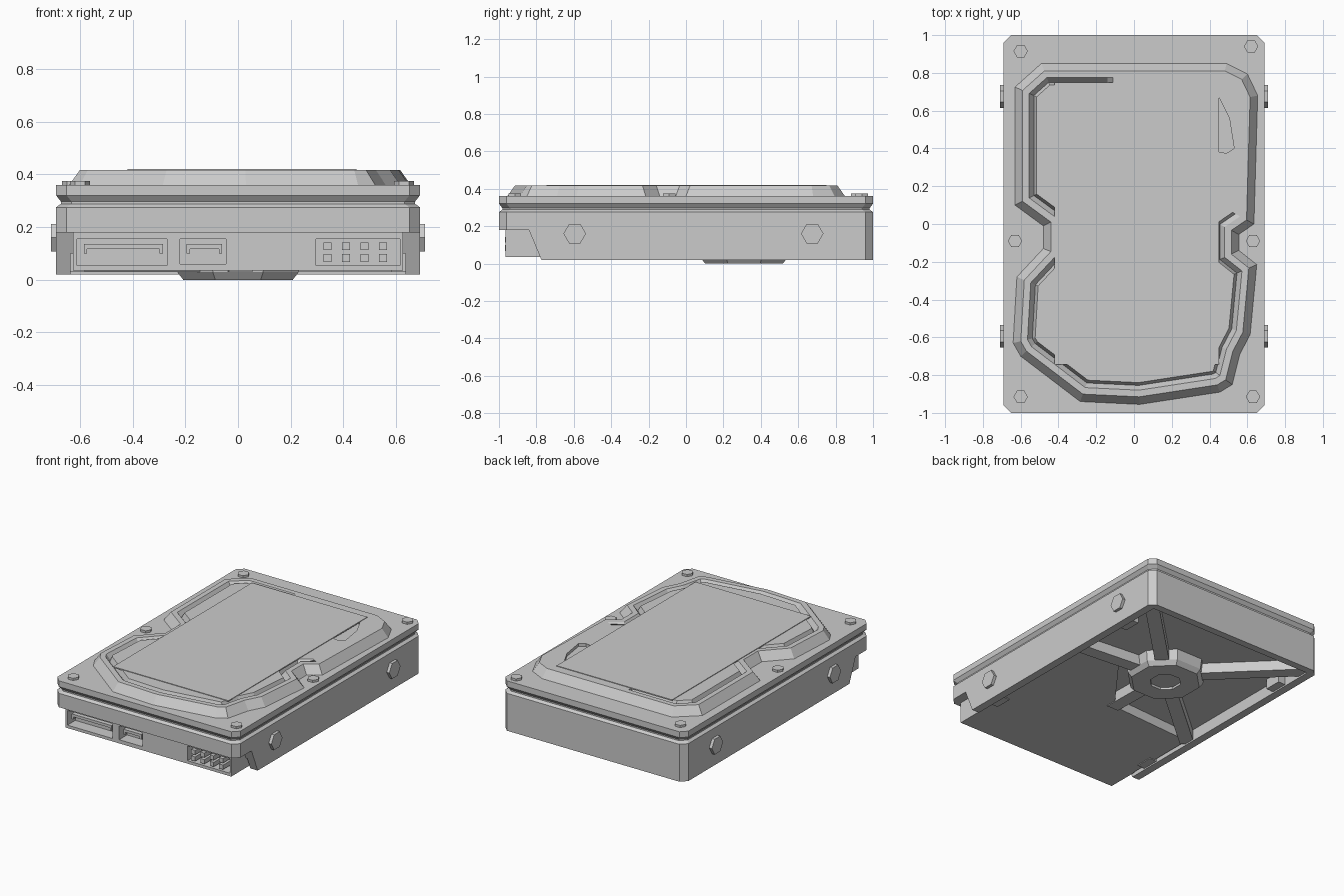
import bpy, bmesh, math
from mathutils import Vector

if "Cube" in bpy.data.objects:
    bpy.data.objects.remove(bpy.data.objects["Cube"])

metal = bpy.data.materials.new("grey metal")
metal.use_nodes = True
GREY = (0.6, 0.6, 0.6, 1)
metal.diffuse_color = GREY
metal.node_tree.nodes["Principled BSDF"].inputs["Base Color"].default_value = GREY


def stack(name, rings):
    """Closed solid skinned through rings of 3D points."""
    bm = bmesh.new()
    loops = [[bm.verts.new(p) for p in ring] for ring in rings]
    n = len(loops[0])
    for a, b in zip(loops, loops[1:]):
        for i in range(n):
            j = (i + 1) % n
            bm.faces.new((a[i], a[j], b[j], b[i]))
    bm.faces.new(loops[0][::-1])
    bm.faces.new(loops[-1])
    bmesh.ops.recalc_face_normals(bm, faces=bm.faces)
    mesh = bpy.data.meshes.new(name)
    bm.to_mesh(mesh)
    bm.free()
    mesh.materials.append(metal)
    obj = bpy.data.objects.new(name, mesh)
    bpy.context.collection.objects.link(obj)
    return obj


def at(points, z):
    return [(x, y, z) for x, y in points]


def prism(name, points, z0, z1):
    return stack(name, [at(points, z0), at(points, z1)])


def box(name, x0, x1, y0, y1, z0, z1):
    return prism(name, [(x0, y0), (x1, y0), (x1, y1), (x0, y1)], z0, z1)


def ngon(r, n, cx=0, cy=0, turn=0):
    steps = [turn + math.tau * i / n for i in range(n)]
    return [(cx + r * math.cos(a), cy + r * math.sin(a)) for a in steps]


def chamfered(w, d, c=0.04):
    return [(w - c, -d), (w, c - d), (w, d - c), (w - c, d),
            (c - w, d), (-w, d - c), (-w, c - d), (c - w, -d)]


def inset(points, dist):
    """Mitred inward offset of a clockwise outline."""
    out = []
    for i, p in enumerate(points):
        p = Vector(p)
        a = (p - Vector(points[i - 1])).normalized()
        b = (Vector(points[(i + 1) % len(points)]) - p).normalized()
        na, nb = Vector((a.y, -a.x)), Vector((b.y, -b.x))
        out.append(tuple(p + (na + nb) * dist / (1 + na.dot(nb))))
    return out


def cut(obj, cutters):
    for c in cutters:
        mod = obj.modifiers.new("cut", "BOOLEAN")
        mod.operation, mod.solver, mod.object = "DIFFERENCE", "EXACT", c
    dg = bpy.context.evaluated_depsgraph_get()
    mesh = bpy.data.meshes.new_from_object(obj.evaluated_get(dg))
    obj.modifiers.clear()
    obj.data = mesh
    for c in cutters:
        bpy.data.objects.remove(c)


# Casing with the seam between base and lid
casing = stack("casing", [at(chamfered(0.69 - i, 1 - i), z) for i, z in
                          [(0, 0.02), (0, 0.275), (0.018, 0.288), (0.018, 0.297),
                           (0, 0.32), (0, 0.36)]])
notch = [(-1.1, 0.18), (-0.84, 0.18), (-0.765, 0), (-1.1, 0)]
cut(casing, [
    stack("front_notch", [[(x, y, z) for y, z in notch] for x in (-0.8, 0.8)]),
    box("underside_cavity", -0.635, 0.635, -0.9, 0.95, -0.1, 0.1)])

# Raised lid: clockwise outline, third value tells where the groove is cut
outline = [(-0.49, 0.85, 1), (-0.14, 0.85, 1), (-0.11, 0.85, 0), (0.49, 0.85, 0),
           (0.6, 0.795, 0), (0.655, 0.68, 0), (0.635, 0, 0), (0.555, -0.055, 1),
           (0.555, -0.14, 1), (0.65, -0.215, 1), (0.615, -0.585, 1), (0.56, -0.69, 1),
           (0.52, -0.85, 1), (0.455, -0.89, 1), (0.03, -0.955, 1), (-0.285, -0.94, 1),
           (-0.6, -0.7, 1), (-0.64, -0.63, 1), (-0.62, -0.28, 1), (-0.48, -0.13, 1),
           (-0.48, -0.01, 1), (-0.63, 0.1, 1), (-0.63, 0.725, 1)]
edge = [p[:2] for p in outline]
TOP = 0.417
floor = [(x, y, TOP - 0.035 * p[2]) for (x, y), p in zip(inset(edge, 0.1), outline)]
lid = stack("raised_lid", [at(edge, 0.355), at(edge, 0.36), at(inset(edge, 0.04), TOP),
                           at(inset(edge, 0.075), TOP), floor,
                           at(inset(edge, 0.115), TOP)])
pocket = [(0.4, 0.69), (0.45, 0.67), (0.505, 0.56), (0.53, 0.4), (0.49, 0.375), (0.4, 0.39)]
cut(lid, [prism("lid_pocket", pocket, TOP - 0.02, 0.5)])
box("label_plate", -0.42, 0.45, -0.745, 0.75, TOP - 0.004, TOP + 0.004)

# Lid screws and side screws
for x, y in [(-0.6, 0.915), (0.62, 0.94), (-0.63, -0.09), (0.63, -0.09),
             (-0.6, -0.915), (0.63, -0.915)]:
    prism("lid_screw", ngon(0.038, 6, x, y), 0.35, 0.375)
for side in (-1, 1):
    for y in (0.675, -0.595):
        hexagon = ngon(0.06, 6, y, 0.16)
        stack("side_screw", [[(side * x, u, v) for u, v in hexagon] for x in (0.68, 0.71)])
        box("screw_boss", *sorted((side * 0.58, side * 0.65)), y - 0.06, y + 0.06, 0.03, 0.11)

# Front connector block with three sockets
FRONT = -0.965
block = box("connector_block", -0.625, 0.625, FRONT, -0.74, 0.035, 0.19)
sockets = [(-0.61, -0.27, 0.055, 0.155), (-0.22, -0.045, 0.06, 0.155),
           (0.295, 0.615, 0.055, 0.155)]
cut(block, [box("socket", x0, x1, -1.1, -0.88, z0, z1) for x0, x1, z0, z1 in sockets])
for x0, x1, z0, z1 in sockets[:2]:
    box("socket_tongue", x0 + 0.025, x1 - 0.015, FRONT + 0.01, -0.87, 0.117, 0.135)
    for x in (x0 + 0.025, x1 - 0.027):
        box("tongue_hook", x, x + 0.012, FRONT + 0.01, -0.87, 0.1, 0.12)
for i in range(4):
    for z in (0.083, 0.127):
        x = 0.34 + 0.07 * i
        box("pin", x - 0.015, x + 0.015, FRONT - 0.003, -0.87, z - 0.015, z + 0.015)

# Underside: circuit board, motor hub and spokes
prism("circuit_board", [(-0.62, -0.8), (0.62, -0.8), (0.62, 0.25), (0.32, 0.23),
                        (0.01, -0.18), (-0.62, -0.22)], 0.035, 0.11)
HX, HY = 0, 0.31
stack("motor_hub", [at(ngon(r, 8, HX, HY, math.pi / 8), z) for r, z in
                    [(0.26, 0.11), (0.25, 0.03), (0.225, 0), (0.1, 0), (0.1, 0.015)]])
hub = Vector((HX, HY))
for end in [(0.64, 0.94), (-0.64, 0.94), (0.65, 0.25), (-0.64, -0.24), (0.01, -0.2)]:
    end = Vector(end)
    d = (end - hub).normalized()
    s = Vector((-d.y, d.x)) * 0.045
    start = hub + d * 0.15
    prism("spoke", [start - s, end - s, end + s, start + s], 0.03, 0.11)
